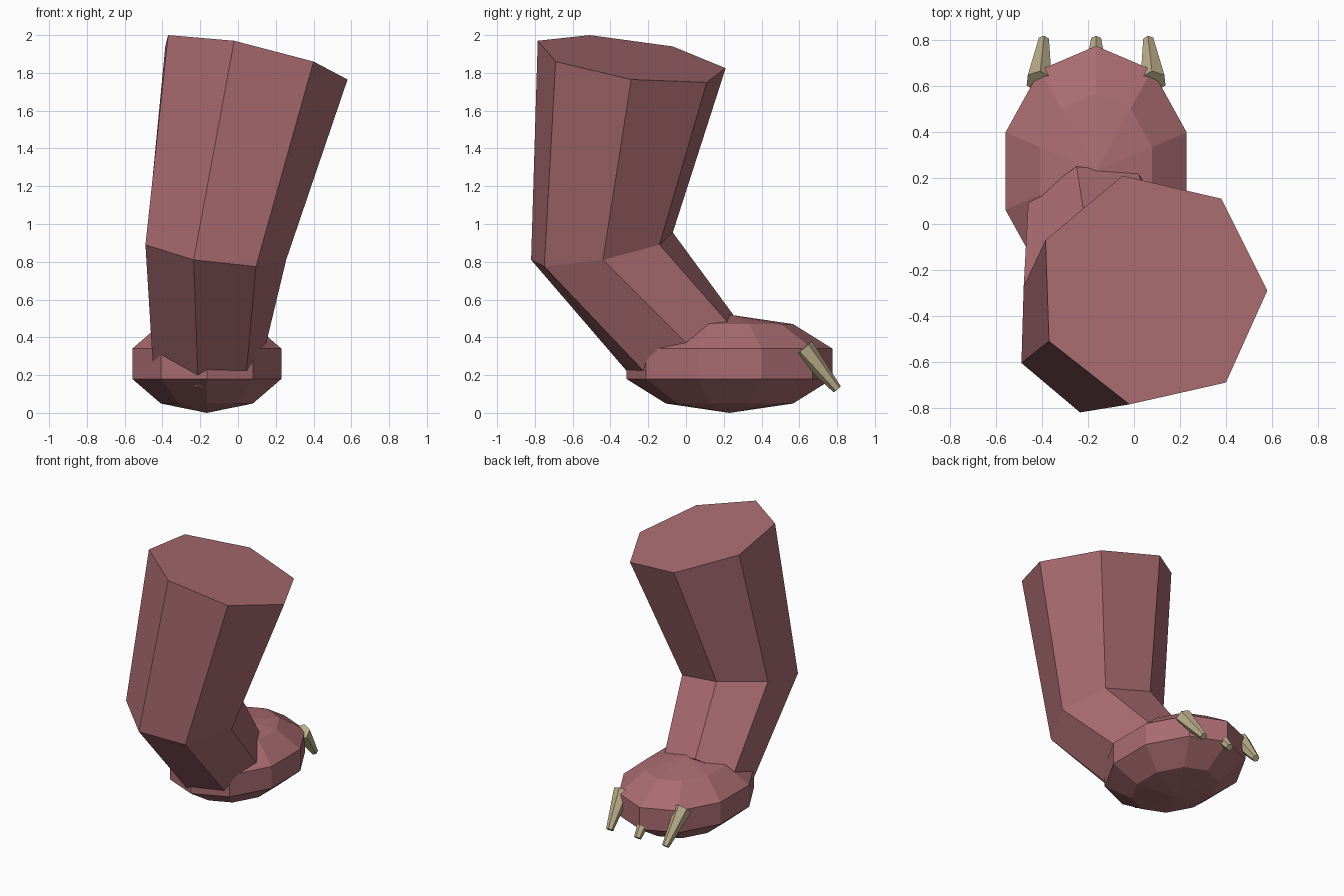
import bpy, bmesh
from mathutils import Vector, Matrix

if "Cube" in bpy.data.objects:
    bpy.data.objects.remove(bpy.data.objects["Cube"])


def material(name, rgb):
    m = bpy.data.materials.new(name)
    m.diffuse_color = (*rgb, 1)
    m.use_nodes = True
    m.node_tree.nodes["Principled BSDF"].inputs["Base Color"].default_value = m.diffuse_color
    return m


skin = material("skin", (0.40, 0.15, 0.165))
horn = material("horn", (0.50, 0.42, 0.26))


def add_object(name, bm, mat):
    bmesh.ops.recalc_face_normals(bm, faces=bm.faces)
    me = bpy.data.meshes.new(name)
    bm.to_mesh(me)
    bm.free()
    me.materials.append(mat)
    ob = bpy.data.objects.new(name, me)
    bpy.context.collection.objects.link(ob)
    return ob


# Leg: three seven-sided rings (thigh, knee, ankle) skinned into a bent tube
thigh = [(-0.05, 0.21, 1.825), (0.38, 0.11, 1.75), (0.58, -0.29, 1.765), (0.40, -0.69, 1.86),
         (-0.02, -0.785, 1.97), (-0.37, -0.51, 2.0), (-0.385, -0.07, 1.94)]
knee = [(-0.20, -0.07, 0.955), (0.13, -0.14, 0.89), (0.255, -0.44, 0.81), (0.095, -0.75, 0.775),
        (-0.235, -0.82, 0.81), (-0.49, -0.605, 0.89), (-0.48, -0.27, 0.955)]
ankle = [(-0.25, 0.25, 0.52), (0.02, 0.22, 0.48), (0.14, 0.04, 0.33), (0.04, -0.17, 0.165),
         (-0.21, -0.235, 0.13), (-0.45, -0.11, 0.24), (-0.46, 0.10, 0.41)]
bm = bmesh.new()
rings = [[bm.verts.new(p) for p in ring] for ring in (thigh, knee, ankle)]
for a, b in zip(rings, rings[1:]):
    for i in range(7):
        j = (i + 1) % 7
        bm.faces.new((a[i], a[j], b[j], b[i]))
bm.faces.new(rings[0])
bm.faces.new(rings[-1])
add_object("leg", bm, skin)

# Foot: flattened low-poly sphere
bm = bmesh.new()
bmesh.ops.create_uvsphere(bm, u_segments=10, v_segments=5, radius=1,
                          matrix=Matrix.Translation((-0.165, 0.23, 0.26))
                          @ Matrix.Diagonal((0.436, 0.573, 0.26, 1)))
add_object("foot", bm, skin)


# Claws: blunt six-sided cones angled forward and down
def claw(name, base, tip):
    base, tip = Vector(base), Vector(tip)
    axis = tip - base
    rot = axis.to_track_quat('Z', 'Y').to_matrix().to_4x4()
    bm = bmesh.new()
    bmesh.ops.create_cone(bm, cap_ends=True, segments=6, radius1=0.06, radius2=0.025,
                          depth=axis.length,
                          matrix=Matrix.Translation((base + tip) / 2) @ rot)
    add_object(name, bm, horn)


for name, side in (("claw_left", -1), ("claw_middle", 0), ("claw_right", 1)):
    claw(name, (-0.165 + side * 0.248, 0.62, 0.343), (-0.165 + side * 0.228, 0.80, 0.125))
